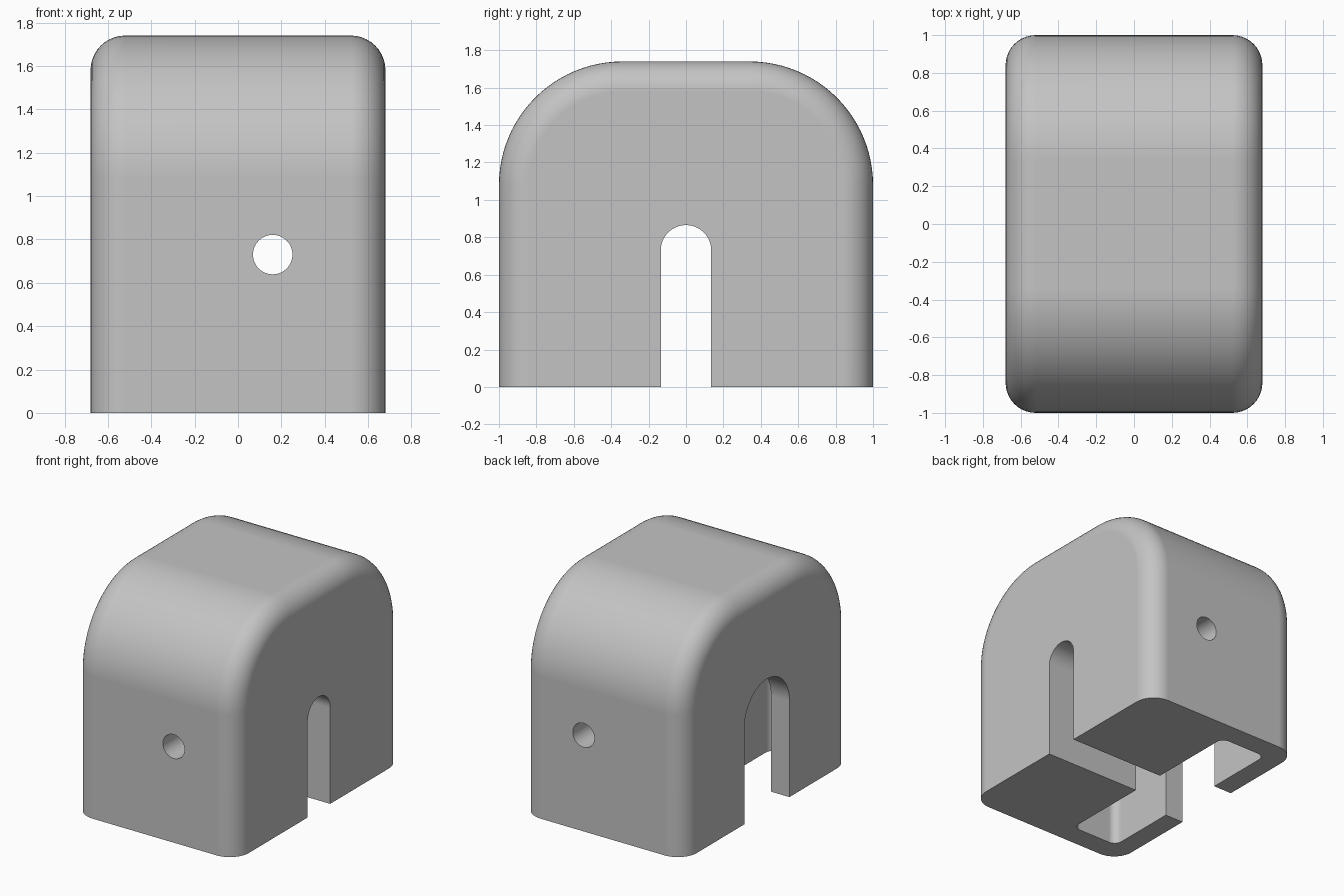
import bpy, bmesh, math

cube = bpy.data.objects.get("Cube")
if cube:
    bpy.data.objects.remove(cube, do_unlink=True)

# Single material
gray = bpy.data.materials.new("light_gray")
gray.use_nodes = True
color = (0.55, 0.55, 0.55, 1)
gray.diffuse_color = color
gray.node_tree.nodes["Principled BSDF"].inputs["Base Color"].default_value = color


def arch_profile(half, spring, radius, bottom, steps=24):
    """(y, z) outline: straight legs, rounded shoulders, flat middle if half > radius."""
    flat = half - radius
    points = [(half, bottom)]
    for side in (1, -1):
        for i in range(steps + 1):
            a = math.pi / 2 * (i / steps + (side < 0))
            points.append((side * flat + radius * math.cos(a), spring + radius * math.sin(a)))
    points.append((-half, bottom))
    if flat < 1e-5:
        del points[steps + 1]      # shared crown point
    return points


def arched_block(name, x0, x1, half, spring, radius, bottom, fillet=0.0, steps=10):
    """Arch extruded along x, with both end outlines rounded by the fillet."""
    sections = [(x0, 0.0), (x1, 0.0)]
    if fillet:
        angles = [math.pi / 2 * i / steps for i in range(steps + 1)]
        curve = [(fillet * (1 - math.sin(a)), fillet * (1 - math.cos(a))) for a in angles]
        sections = [(x0 + dx, d) for dx, d in reversed(curve)]
        sections += [(x1 - dx, d) for dx, d in curve]
    bm = bmesh.new()
    rings = [[bm.verts.new((x, y, z)) for y, z in
              arch_profile(half - d, spring, radius - d, bottom)] for x, d in sections]
    for a, b in zip(rings, rings[1:]):
        for i in range(len(a)):
            j = (i + 1) % len(a)
            bm.faces.new((a[i], a[j], b[j], b[i]))
    bm.faces.new(rings[0])
    bm.faces.new(rings[-1])
    bmesh.ops.recalc_face_normals(bm, faces=bm.faces)
    mesh = bpy.data.meshes.new(name)
    bm.to_mesh(mesh)
    bm.free()
    mesh.materials.append(gray)
    obj = bpy.data.objects.new(name, mesh)
    bpy.context.collection.objects.link(obj)
    return obj


# Rounded outer housing
housing = arched_block("housing", -0.68, 0.68, 1.0, 1.08, 0.66, 0.0, fillet=0.16)

# Concentric cavities: inner pocket, narrow slot on one side, wide slot on the other
axis_z = 0.73
cutters = [
    arched_block("pocket_cutter", -0.525, -0.13, 0.83, axis_z, 0.83, -0.2, fillet=0.06),
    arched_block("narrow_slot_cutter", -0.3, 1.0, 0.135, axis_z, 0.135, -0.25),
    arched_block("wide_slot_cutter", -1.0, -0.35, 0.27, axis_z, 0.27, -0.3),
]

# Cross hole from front to back
bpy.ops.mesh.primitive_cylinder_add(vertices=48, radius=0.091, depth=3,
                                    location=(0.16, 0, axis_z),
                                    rotation=(math.pi / 2, 0, 0))
hole = bpy.context.object
hole.name = "cross_hole_cutter"
hole.data.materials.append(gray)
cutters.append(hole)

bpy.ops.object.select_all(action="DESELECT")
housing.select_set(True)
bpy.context.view_layer.objects.active = housing
for cutter in cutters:
    cutter.hide_render = True
    cut = housing.modifiers.new(cutter.name, "BOOLEAN")
    cut.operation = "DIFFERENCE"
    cut.solver = "EXACT"
    cut.object = cutter
    bpy.ops.object.modifier_apply(modifier=cut.name)
    bpy.data.objects.remove(cutter, do_unlink=True)

# Smooth curves, crisp cut edges, clean flats
bpy.ops.object.shade_smooth_by_angle(angle=math.radians(30))
weighted = housing.modifiers.new("weighted_normals", "WEIGHTED_NORMAL")
weighted.keep_sharp = True
